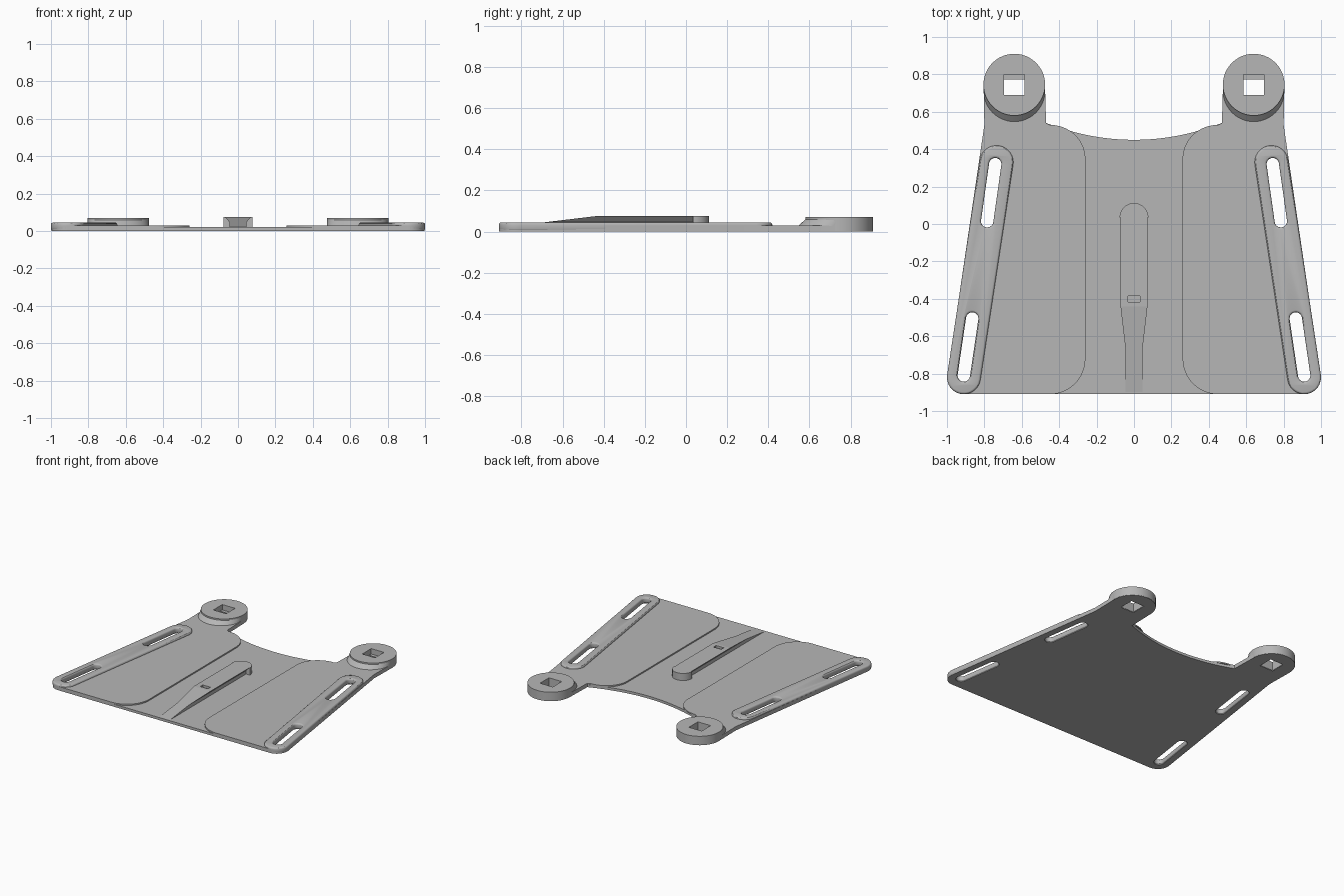
import bpy, bmesh, math
from mathutils import Vector

cube = bpy.data.objects.get("Cube")
if cube:
    bpy.data.objects.remove(cube, do_unlink=True)

grey = bpy.data.materials.new("plain grey")
grey.use_nodes = True
COLOUR = (0.47, 0.47, 0.47, 1)
grey.diffuse_color = COLOUR
grey.node_tree.nodes["Principled BSDF"].inputs["Base Color"].default_value = COLOUR


def arc(cx, cy, rx, ry, a0, a1, n=16):
    angles = [math.radians(a0 + (a1 - a0) * i / n) for i in range(n + 1)]
    return [(cx + rx * math.cos(a), cy + ry * math.sin(a)) for a in angles]


def stadium(a, b, r):
    """Rounded slot outline around the segment from a to b."""
    t = math.degrees(math.atan2(b[1] - a[1], b[0] - a[0]))
    return arc(*b, r, r, t - 90, t + 90) + arc(*a, r, r, t + 90, t + 270)


def square(cx, cy, h):
    return [(cx - h, cy - h), (cx + h, cy - h), (cx + h, cy + h), (cx - h, cy + h)]


def flip(points):
    return [(-x, y) for x, y in reversed(points)]


def finish(name, mesh):
    mesh.materials.clear()
    mesh.materials.append(grey)
    obj = bpy.data.objects.new(name, mesh)
    bpy.context.collection.objects.link(obj)
    return obj


def smooth(obj):
    bpy.ops.object.select_all(action='DESELECT')
    obj.select_set(True)
    bpy.context.view_layer.objects.active = obj
    bpy.ops.object.shade_smooth_by_angle(angle=math.radians(30))


def prism(name, outline, holes, z0, z1, bevel=0.0):
    """Extrude an outline with holes between two heights."""
    cu = bpy.data.curves.new(name + "_profile", 'CURVE')
    cu.dimensions = '2D'
    cu.fill_mode = 'BOTH'
    cu.extrude = (z1 - z0) / 2 - bevel
    cu.bevel_depth = bevel
    cu.bevel_resolution = 2
    cu.offset = -bevel
    for loop in [outline] + holes:
        sp = cu.splines.new('POLY')
        sp.points.add(len(loop) - 1)
        for p, (x, y) in zip(sp.points, loop):
            p.co = (x, y, 0, 1)
        sp.use_cyclic_u = True
    tmp = bpy.data.objects.new(name + "_profile", cu)
    bpy.context.collection.objects.link(tmp)
    deps = bpy.context.evaluated_depsgraph_get()
    mesh = bpy.data.meshes.new_from_object(tmp.evaluated_get(deps))
    bpy.data.objects.remove(tmp, do_unlink=True)
    bm = bmesh.new()
    bm.from_mesh(mesh)
    bmesh.ops.remove_doubles(bm, verts=bm.verts, dist=0.0002)
    bmesh.ops.translate(bm, verts=bm.verts, vec=(0, 0, (z0 + z1) / 2))
    bmesh.ops.recalc_face_normals(bm, faces=bm.faces)
    bm.to_mesh(mesh)
    bm.free()
    obj = finish(name, mesh)
    smooth(obj)
    return obj


KNOB = (0.64, 0.745)
SLOTS = [((0.742, 0.32), (0.785, 0.015)), ((0.865, -0.505), (0.91, -0.81))]

# Shared outline pieces of the right-hand half
corner = arc(0.91, -0.82, 0.088, 0.09, -90, 8)
back_arc = [(0.47 * (1 - i / 16), 0.45 + 0.09 * (1 - i / 16) ** 2) for i in range(17)]
knob_arc = arc(*KNOB, 0.164, 0.164, 0, 180, 32)
half_holes = [stadium(a, b, 0.038) for a, b in SLOTS] + [square(*KNOB, 0.058)]

# Thin base plate
half = [(0, -0.91)] + corner + [(0.8, 0.53)] + knob_arc + back_arc
prism("base_plate", half + flip(half[1:-1]),
      half_holes + [flip(h) for h in half_holes], 0, 0.02)

# Raised side panels, leaving the recessed channel between them
panel = (corner + [(0.8, 0.53)] + knob_arc + [(0.47, 0.54)]
         + arc(0.45, 0.35, 0.19, 0.18, 90, 180) + arc(0.45, -0.72, 0.19, 0.19, 180, 270))

for side, turn in (("left", lambda p: p), ("right", flip)):
    prism(side + "_panel", turn(panel), [turn(h) for h in half_holes], 0.02, 0.03)

    # Rounded rim around the strap slots
    prism(side + "_slot_rim", turn(stadium((0.735, 0.33), (0.91, -0.82), 0.09)),
          [turn(stadium(a, b, 0.033)) for a, b in SLOTS], 0.002, 0.045, 0.012)

    # Disc with square socket
    prism(side + "_disc", turn(arc(*KNOB, 0.165, 0.165, 0, 352.5, 47)),
          [turn(square(*KNOB, 0.055))], 0.002, 0.07)

    # Slanted skirt in front of the disc
    skirt = prism(side + "_disc_skirt", turn(arc(*KNOB, 0.164, 0.164, 0, 352.5, 47)),
                  [turn(square(*KNOB, 0.058))], 0.028, 0.06)
    cx = KNOB[0] if side == "left" else -KNOB[0]
    for v in skirt.data.vertices:
        if v.co.z < 0.04 and math.hypot(v.co.x - cx, v.co.y - KNOB[1]) > 0.1:
            v.co.y -= 0.036

# Central rail: flared section, cut by a ramp towards the front
section = [(0.045, 0.018), (0.045, 0.047), (0.072, 0.075)]
section += flip(section)
bm = bmesh.new()
face = bm.faces.new([bm.verts.new((x, -0.9, z)) for x, z in section])
ext = bmesh.ops.extrude_face_region(bm, geom=[face])
bmesh.ops.translate(bm, vec=(0, 0.94, 0),
                    verts=[g for g in ext["geom"] if isinstance(g, bmesh.types.BMVert)])
cut = bmesh.ops.bisect_plane(bm, geom=bm.verts[:] + bm.edges[:] + bm.faces[:],
                             plane_co=(0, -0.44, 0.075),
                             plane_no=Vector((0, -0.03, 0.25)).normalized(),
                             clear_outer=True)
bmesh.ops.holes_fill(bm, edges=[e for e in bm.edges if e.is_boundary])
bmesh.ops.recalc_face_normals(bm, faces=bm.faces)
mesh = bpy.data.meshes.new("centre_rail")
bm.to_mesh(mesh)
bm.free()
rail = finish("centre_rail", mesh)

# Small pocket in the rail
pocket = prism("pocket_cutter", [(-0.033, -0.417), (0.033, -0.417),
                                 (0.033, -0.385), (-0.033, -0.385)], [], 0.058, 0.1)
pocket.hide_render = True
mod = rail.modifiers.new("pocket", 'BOOLEAN')
mod.operation = 'DIFFERENCE'
mod.object = pocket
mod.solver = 'EXACT'
bpy.ops.object.select_all(action='DESELECT')
rail.select_set(True)
bpy.context.view_layer.objects.active = rail
bpy.ops.object.modifier_apply(modifier=mod.name)
bpy.data.objects.remove(pocket, do_unlink=True)

# Rounded end of the rail
prism("rail_end", arc(0, 0.035, 0.077, 0.077, 0, 180, 24), [], 0.018, 0.075)
